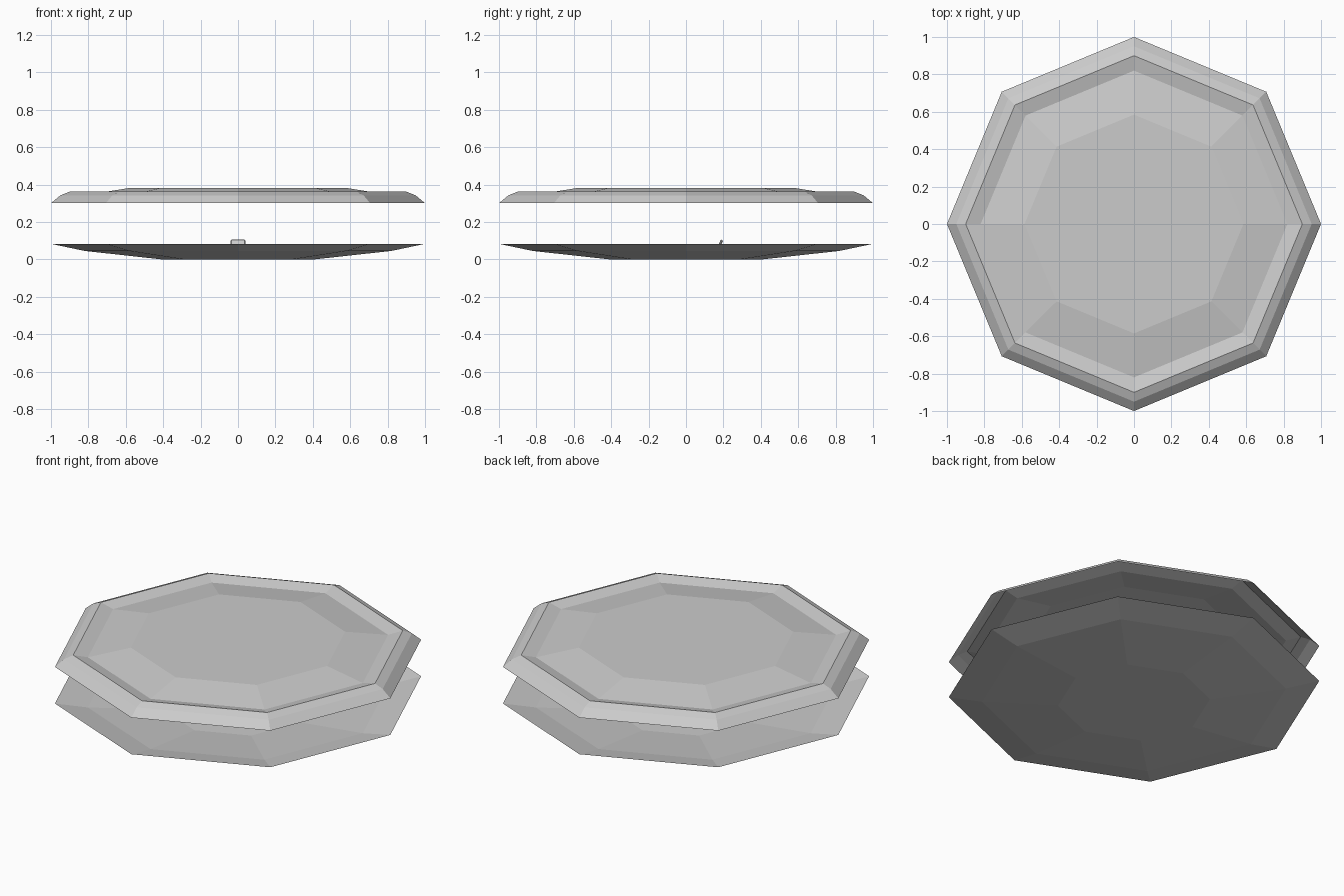
import bpy, bmesh, math

if "Cube" in bpy.data.objects:
    bpy.data.objects.remove(bpy.data.objects["Cube"])


def octagon_shell(name, rings):
    """Stack octagonal rings (radius, height) into an open shell, capping the last ring."""
    bm = bmesh.new()
    loops = []
    for r, z in rings:
        loops.append([bm.verts.new((r * math.cos(i * math.pi / 4),
                                    r * math.sin(i * math.pi / 4), z)) for i in range(8)])
    for a, b in zip(loops, loops[1:]):
        for i in range(8):
            j = (i + 1) % 8
            bm.faces.new((a[i], a[j], b[j], b[i]))
    bm.faces.new(loops[-1])
    bmesh.ops.recalc_face_normals(bm, faces=bm.faces)
    # the cap must face away from the open side
    bm.faces.ensure_lookup_table()
    cap = bm.faces[-1]
    if cap.normal.z * (rings[-1][1] - rings[0][1]) < 0:
        bmesh.ops.reverse_faces(bm, faces=bm.faces)
    mesh = bpy.data.meshes.new(name)
    bm.to_mesh(mesh)
    bm.free()
    obj = bpy.data.objects.new(name, mesh)
    bpy.context.collection.objects.link(obj)
    return obj


def box(name, loc, size, tilt=0, bevel=0.005):
    bpy.ops.mesh.primitive_cube_add(size=1, location=loc, rotation=(tilt, 0, 0))
    obj = bpy.context.object
    obj.name = name
    obj.scale = size
    bpy.ops.object.transform_apply(location=False, rotation=False, scale=True)
    mod = obj.modifiers.new("soft_edges", 'BEVEL')
    mod.width = bevel
    mod.segments = 1
    return obj


# upper hull: rounded rim, groove, raised roof
octagon_shell("upper_hull", [(1.0, 0.30), (0.95, 0.342), (0.90, 0.362),
                             (0.82, 0.343), (0.585, 0.381)])

# lower hull: shallow faceted dish
octagon_shell("lower_hull", [(1.0, 0.083), (0.82, 0.045), (0.41, 0.0)])

# small seat inside, its leaning back showing above the rim
box("seat_back", (0, 0.176, 0.068), (0.08, 0.014, 0.08), math.radians(-25))
box("seat", (0, 0.125, 0.022), (0.08, 0.08, 0.03))
